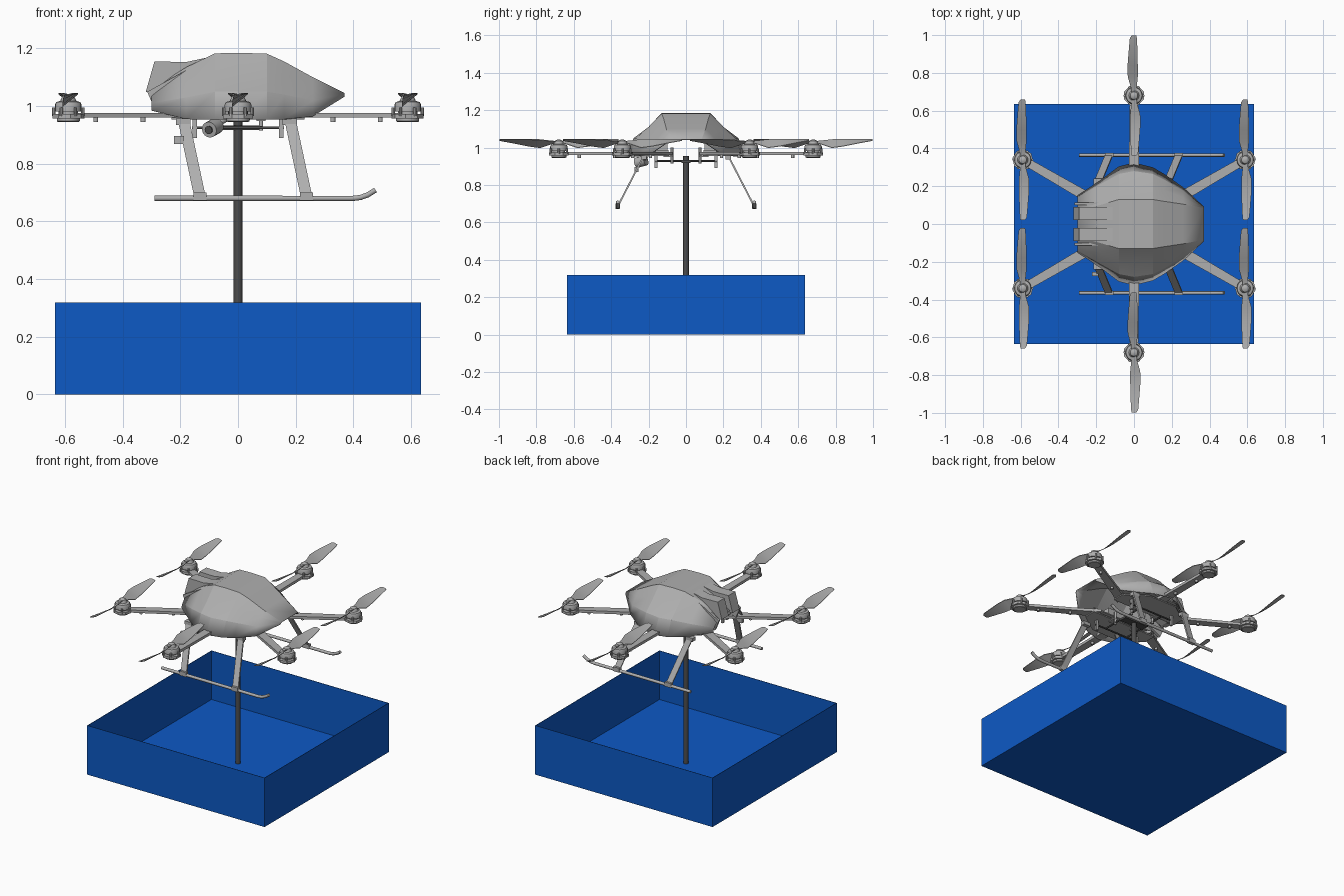
import bpy, bmesh, math
from mathutils import Vector, Matrix

cube = bpy.data.objects.get("Cube")
if cube:
    bpy.data.objects.remove(cube, do_unlink=True)


def material(name, rgb):
    m = bpy.data.materials.new(name)
    m.use_nodes = True
    m.diffuse_color = (*rgb, 1)
    bsdf = next(n for n in m.node_tree.nodes if n.type == 'BSDF_PRINCIPLED')
    bsdf.inputs["Base Color"].default_value = (*rgb, 1)
    return m


GREY = material("light grey", (0.43, 0.43, 0.43))
BLUE = material("blue", (0.004, 0.1, 0.56))
DARK = material("dark grey", (0.075, 0.075, 0.075))


def add(name, bm, mat, smooth=0, matrix=Matrix()):
    bmesh.ops.recalc_face_normals(bm, faces=bm.faces)
    me = bpy.data.meshes.new(name)
    bm.to_mesh(me)
    bm.free()
    me.transform(matrix)
    me.materials.append(mat)
    ob = bpy.data.objects.new(name, me)
    bpy.context.collection.objects.link(ob)
    if smooth:
        bpy.ops.object.select_all(action='DESELECT')
        ob.select_set(True)
        bpy.context.view_layer.objects.active = ob
        bpy.ops.object.shade_smooth_by_angle(angle=math.radians(smooth))
    return ob


def loft(rings, closed=True, caps=True):
    """Skin a list of equal-length point rings."""
    bm = bmesh.new()
    vs = [[bm.verts.new(p) for p in r] for r in rings]
    n = len(vs[0])
    for a, b in zip(vs, vs[1:]):
        for i in range(n if closed else n - 1):
            j = (i + 1) % n
            bm.faces.new((a[i], a[j], b[j], b[i]))
    if caps:
        bm.faces.new(vs[0])
        bm.faces.new(vs[-1])
    return bm


def strut(name, p, q, wx, wy, mat=GREY):
    """Bar with a level rectangular section, running from p to q."""
    corners = [(-wx, -wy), (wx, -wy), (wx, wy), (-wx, wy)]
    rings = [[(e[0] + a / 2, e[1] + b / 2, e[2]) for a, b in corners] for e in (p, q)]
    return add(name, loft(rings), mat)


def plate(name, pts, z0, z1, matrix=Matrix()):
    return add(name, loft([[(x, y, z) for x, y in pts] for z in (z0, z1)]), GREY, 0, matrix)


def rod(name, p, q, r, mat=GREY, sides=16):
    p, q = Vector(p), Vector(q)
    d = q - p
    bm = bmesh.new()
    bmesh.ops.create_cone(bm, cap_ends=True, segments=sides, radius1=r, radius2=r, depth=d.length)
    m = Matrix.Translation((p + q) / 2) @ d.to_track_quat('Z', 'Y').to_matrix().to_4x4()
    return add(name, bm, mat, 40, m)


def turned(name, profile, x, y, sides=20):
    """Solid of revolution from (radius, height) pairs."""
    rings = [[(x + r * math.cos(2 * math.pi * i / sides), y + r * math.sin(2 * math.pi * i / sides), z)
              for i in range(sides)] for r, z in profile]
    return add(name, loft(rings), GREY, 35)


# Open blue tray
S, H = 0.635, 0.318
square = [(-S, -S), (S, -S), (S, S), (-S, S)]
bm = loft([[(x, y, z) for x, y in square] for z in (0, H)], caps=False)
bm.verts.ensure_lookup_table()
bm.faces.new(bm.verts[:4])
tray = add("tray", bm, BLUE)
mod = tray.modifiers.new("thickness", 'SOLIDIFY')
mod.thickness, mod.offset = 0.004, -1

# Support pole
rod("support_pole", (0, 0, 0.002), (0, 0, 0.955), 0.015, DARK)

# Canopy shell: x, then half section of (y, z) from roof to hem
stations = [
    (-0.30, (0.07, 1.06), (0.11, 1.04), (0.14, 1.01), (0.15, 0.985)),
    (-0.18, (0.10, 1.135), (0.15, 1.10), (0.21, 1.03), (0.23, 0.955)),
    (-0.08, (0.13, 1.183), (0.20, 1.11), (0.265, 1.05), (0.305, 0.955)),
    (0.00, (0.13, 1.185), (0.20, 1.11), (0.28, 1.05), (0.325, 0.955)),
    (0.10, (0.13, 1.182), (0.20, 1.11), (0.265, 1.05), (0.30, 0.955)),
    (0.16, (0.12, 1.155), (0.18, 1.10), (0.235, 1.04), (0.265, 0.955)),
    (0.26, (0.105, 1.10), (0.14, 1.065), (0.175, 1.02), (0.195, 0.965)),
    (0.37, (0.083, 1.045), (0.086, 1.042), (0.089, 1.038), (0.092, 1.033)),
]
rings = [[(x, -y, z) for y, z in reversed(half)] + [(x, y, z) for y, z in half]
         for x, *half in stations]
canopy = add("canopy", loft(rings, closed=False, caps=False), GREY, 18)
mod = canopy.modifiers.new("thickness", 'SOLIDIFY')
mod.thickness, mod.offset = 0.006, -1

# Rear air scoops
scoop = [(-0.32, 1.05), (-0.29, 1.155), (-0.18, 1.153), (-0.10, 1.17), (-0.17, 1.10), (-0.28, 1.045)]
for s in (-1, 1):
    add("rear_scoop", loft([[(x, s * y, z) for x, z in scoop] for y in (0.02, 0.09)]), GREY)
    flank = [(-0.315, 1.05), (-0.17, 1.13), (-0.17, 1.04), (-0.285, 0.98)]
    add("rear_flank", loft([[(x, s * y, z) for x, z in flank] for y in (0.10, 0.115)]), GREY)

# Six arms with motors and propellers
arm_outline = [(0.20, -0.033), (0.30, -0.027), (0.66, -0.022), (0.66, 0.022), (0.30, 0.027), (0.20, 0.033)]
octagon = [(0.68 + 0.056 * math.cos(math.pi * (i + 0.5) / 4), 0.056 * math.sin(math.pi * (i + 0.5) / 4))
           for i in range(8)]
# Blade stations: distance, leading x and z, trailing x and z
blade = [(0.0, -0.012, 1.034, 0.012, 1.026), (0.04, -0.016, 1.037, 0.014, 1.020),
         (0.10, -0.033, 1.044, 0.020, 1.000), (0.16, -0.034, 1.046, 0.020, 1.008),
         (0.25, -0.027, 1.046, 0.018, 1.026), (0.305, -0.022, 1.046, 0.015, 1.036),
         (0.318, -0.012, 1.045, 0.012, 1.039)]
for k in range(6):
    ang = math.radians(30 + 60 * k)
    turn = Matrix.Rotation(ang, 4, 'Z')
    mx, my = 0.68 * math.cos(ang), 0.68 * math.sin(ang)
    plate("arm", arm_outline, 0.960, 0.977, turn)
    plate("motor_mount", octagon, 0.957, 0.973, turn)
    for r in (0.38, 0.57):
        c = turn @ Vector((r, 0, 0))
        rod("arm_peg", (c.x, c.y, 0.945), (c.x, c.y, 0.965), 0.009, sides=10)
    turned("motor_base", [(0.036, 0.945), (0.040, 0.948), (0.040, 0.957)], mx, my)
    turned("motor", [(0.034, 0.973), (0.034, 0.981), (0.046, 0.982), (0.046, 1.006), (0.042, 1.014),
                     (0.028, 1.018), (0.020, 1.036), (0.008, 1.042)], mx, my)
    for i in range(6):
        b = math.pi * i / 3
        bx, by = mx + 0.05 * math.cos(b), my + 0.05 * math.sin(b)
        rod("motor_bolt", (bx, by, 0.965), (bx, by, 0.995), 0.006, sides=8)
    for flip in (1, -1):
        rings = [[(mx + flip * lx, my + flip * d, lz), (mx + flip * tx, my + flip * d, tz),
                  (mx + flip * tx, my + flip * d, tz - 0.003), (mx + flip * lx, my + flip * d, lz - 0.004)]
                 for d, lx, lz, tx, tz in blade]
        add("propeller_blade", loft(rings), GREY, 30)

# Frame plates, spacers and equipment under the canopy
for s in (-1, 1):
    deck = [(-0.23, s * 0.09), (0.23, s * 0.09), (0.23, s * 0.17), (0.10, s * 0.26),
            (-0.10, s * 0.26), (-0.23, s * 0.17)]
    plate("lower_deck", deck, 0.954, 0.961)
    plate("upper_deck", deck, 0.978, 0.985)
    strut("equipment_box", (0, s * 0.14, 0.985), (0, s * 0.14, 1.03), 0.22, 0.08)
    rod("long_rail", (-0.16, s * 0.16, 0.925), (0.16, s * 0.16, 0.925), 0.005, DARK, 10)
    rod("cross_rail", (s * 0.08, -0.16, 0.927), (s * 0.08, 0.16, 0.927), 0.005, DARK, 10)
    for x in (-0.15, 0.15):
        strut("rail_block", (x, s * 0.16, 0.89), (x, s * 0.16, 0.955), 0.015, 0.015)
    for x in (-0.08, 0.08):
        rod("frame_spacer", (x, s * 0.075, 0.915), (x, s * 0.075, 1.0), 0.007, sides=10)
        strut("spacer_bracket", (x, s * 0.095, 0.948), (x, s * 0.095, 0.956), 0.03, 0.05)
strut("pole_clamp", (0, 0, 0.918), (0, 0, 0.932), 0.17, 0.05, DARK)

# Landing gear
for s in (-1, 1):
    for x in (-0.19, 0.18):
        strut("landing_leg", (x, s * 0.225, 0.957), (x + 0.058, s * 0.365, 0.685), 0.04, 0.010)
        strut("leg_foot", (x + 0.058, s * 0.365, 0.672), (x + 0.058, s * 0.365, 0.70), 0.045, 0.022)
        strut("leg_hinge", (x, s * 0.225, 0.935), (x, s * 0.225, 0.957), 0.05, 0.03)
    cu = bpy.data.curves.new("skid", 'CURVE')
    cu.dimensions = '3D'
    cu.bevel_depth, cu.bevel_resolution, cu.use_fill_caps = 0.0095, 3, True
    path = [(-0.29, 0.68), (0.40, 0.68), (0.425, 0.683), (0.45, 0.692), (0.477, 0.709)]
    sp = cu.splines.new('POLY')
    sp.points.add(len(path) - 1)
    for pt, (x, z) in zip(sp.points, path):
        pt.co = (x, s * 0.365, z, 1)
    cu.materials.append(GREY)
    skid = bpy.data.objects.new("skid", cu)
    bpy.context.collection.objects.link(skid)
strut("leg_bracket", (-0.205, -0.265, 0.868), (-0.205, -0.265, 0.897), 0.035, 0.02)

# Side camera
rod("camera_body", (-0.10, -0.265, 0.918), (-0.075, -0.215, 0.932), 0.028)
rod("camera_lens", (-0.103, -0.27, 0.917), (-0.10, -0.264, 0.918), 0.014, DARK)
rod("camera_arm", (-0.08, -0.23, 0.935), (-0.04, -0.21, 0.958), 0.012, sides=10)
